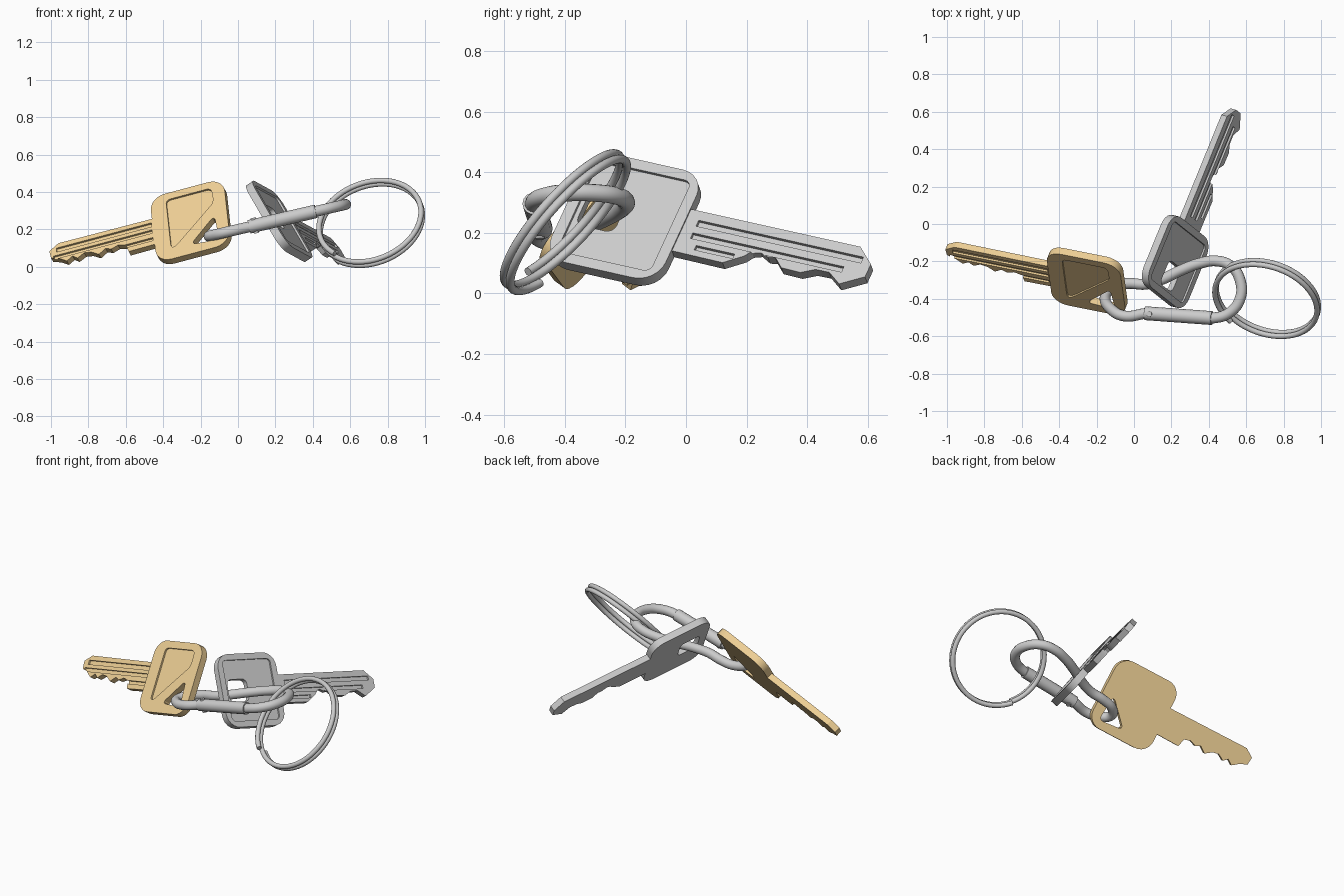
import bpy, bmesh, math
from mathutils import Vector, Matrix

if "Cube" in bpy.data.objects:
    bpy.data.objects.remove(bpy.data.objects["Cube"])


def prism(name, loops, z0, z1):
    """One mesh of extruded outlines."""
    bm = bmesh.new()
    for pts in loops:
        base = [bm.verts.new((x, y, min(z0, z1))) for x, y in pts]
        face = bm.faces.new(base)
        geo = bmesh.ops.extrude_face_region(bm, geom=[face])['geom']
        bmesh.ops.translate(bm, vec=(0, 0, abs(z1 - z0)),
                            verts=[g for g in geo if isinstance(g, bmesh.types.BMVert)])
    bmesh.ops.recalc_face_normals(bm, faces=bm.faces)
    me = bpy.data.meshes.new(name)
    bm.to_mesh(me)
    bm.free()
    ob = bpy.data.objects.new(name, me)
    bpy.context.collection.objects.link(ob)
    return ob


def rounded(pts, r, n=6):
    """Round polygon corners with quadratic arcs."""
    out = []
    for i, p in enumerate(pts):
        p = Vector(p)
        a, b = Vector(pts[i - 1]) - p, Vector(pts[(i + 1) % len(pts)]) - p
        s = p + a.normalized() * min(r, a.length * .45)
        e = p + b.normalized() * min(r, b.length * .45)
        for k in range(n + 1):
            t = k / n
            # blend weighted like a circular arc
            w = 2 * t * (1 - t) * .7071
            d = (1 - t) ** 2 + w + t * t
            out.append(tuple((s * (1 - t) ** 2 + p * w + e * t * t) / d))
    return out


def rect(x0, x1, y0, y1):
    return [(x0, y0), (x1, y0), (x1, y1), (x0, y1)]


def activate(ob):
    bpy.ops.object.select_all(action='DESELECT')
    ob.select_set(True)
    bpy.context.view_layer.objects.active = ob


def cut(ob, cutter):
    m = ob.modifiers.new('cut', 'BOOLEAN')
    m.operation, m.object, m.solver = 'DIFFERENCE', cutter, 'EXACT'
    activate(ob)
    bpy.ops.object.modifier_apply(modifier=m.name)
    bpy.data.objects.remove(cutter, do_unlink=True)


HL, HW, T = .208, .222, .022       # half head length, half width, half thickness


def key(name, centre, u, v, side, hole, recess, blade, grooves, mat=None):
    u = Vector(u).normalized()
    v = Vector(v)
    v = (v - u * v.dot(u)).normalized()
    n = u.cross(v)
    world = Matrix.Translation(centre) @ Matrix((u, v, n)).transposed().to_4x4()
    # head with lanyard hole and sunken panel
    head = prism(name + '_head', [rounded(rect(-HL, HL, -HW, HW), .085)], -T, T)
    cut(head, prism('panel_cutter', [rounded(recess, .025, 4)], side * (T - .011), side * .05))
    cut(head, prism('hole_cutter', [rounded(hole, .03, 4)], -.1, .1))
    # toothed blade with milled grooves
    bl = prism(name + '_blade', [blade], -side * T, side * .016)
    cut(bl, prism('groove_cutter', [rect(*g) for g in grooves], side * .004, side * .05))
    for ob in (head, bl):
        ob.matrix_world = world
        activate(ob)
        bpy.ops.object.shade_smooth_by_angle(angle=math.radians(30))
        if mat:
            ob.data.materials.append(mat)


brass = bpy.data.materials.new('brass')
brass.diffuse_color = (.85, .62, .30, 1)
brass.use_nodes = True
brass.node_tree.nodes["Principled BSDF"].inputs["Base Color"].default_value = brass.diffuse_color

# brass key
key('brass_key', (-.25, -.305, .235), (-.949, .19, -.253), (-.085, .615, .785), -1,
    [(.01, -.16), (-.135, -.01), (-.15, -.175)],
    [(.12, .178), (-.135, .178), (-.14, .08), (.095, -.145), (.12, -.145)],
    [(HL, .083), (.735, .087), (.79, .05), (.785, .003), (.74, -.015), (.70, -.045),
     (.665, -.022), (.64, -.045), (.60, -.022), (.56, -.03), (.52, -.058), (.48, -.03),
     (.45, -.045), (.41, -.03), (.369, -.042), (.356, -.092), (HL, -.09)],
    [(.215, .75, .032, .058), (.215, .77, -.012, .01), (.215, .37, -.062, -.042)], brass)

# grey key
key('grey_key', (.22, -.2, .243), (.370, .907, -.203), (-.467, .37, .804), 1,
    rect(-.155, -.015, -.065, .07),
    rect(-.17, .17, -.185, .185),
    [(HL, .085), (.824, .086), (.885, .03), (.885, -.022), (.81, -.07), (.76, -.035),
     (.71, -.036), (.665, -.06), (.595, -.058), (.56, -.025), (.535, -.03), (.50, -.012),
     (.472, -.022), (.455, -.045), (.393, -.088), (HL, -.086)],
    [(.25, .85, .026, .05), (.25, .80, -.024, -.002), (.28, .42, -.064, -.046)])


def tube(name, pts, r, cyclic=False, bezier=True):
    cu = bpy.data.curves.new(name, 'CURVE')
    cu.dimensions, cu.bevel_depth, cu.bevel_resolution = '3D', r, 5
    cu.resolution_u, cu.use_fill_caps = 8, True
    sp = cu.splines.new('BEZIER' if bezier else 'POLY')
    ps = sp.bezier_points if bezier else sp.points
    ps.add(len(pts) - 1)
    for p, c in zip(ps, pts):
        if bezier:
            p.co = c
            p.handle_left_type = p.handle_right_type = 'AUTO'
        else:
            p.co = (*c, 1)
    sp.use_cyclic_u = cyclic
    ob = bpy.data.objects.new(name, cu)
    bpy.context.collection.objects.link(ob)
    activate(ob)
    bpy.ops.object.convert(target='MESH')
    ob = bpy.context.object
    bpy.ops.object.shade_smooth_by_angle(angle=math.radians(40))
    return ob


# carabiner lies in a plane that rises towards +x
def on_plane(x, y):
    return Vector((x, y, .2 + .232 * x))


path = [(-.155, -.396), (-.118, -.46), (-.05, -.492), (.07, -.478), (.24, -.489), (.417, -.503),
        (.508, -.476), (.567, -.40), (.567, -.30), (.519, -.225), (.444, -.198), (.353, -.21),
        (.246, -.25), (.14, -.30), (.06, -.322), (-.03, -.318), (-.112, -.335)]
tube('carabiner_body', [on_plane(*p) for p in path], .029, cyclic=True)
tube('carabiner_gate', [on_plane(.06, -.477), on_plane(.417, -.503)], .037, bezier=False)

# hinge pin through the gate
up = Vector((-.232, 0, 1)).normalized()
pin = on_plane(.09, -.482)
tube('gate_hinge_pin', [pin - up * .042, pin + up * .042], .015, bezier=False)

# split ring: two flat turns of wire
n = Vector((-.26, -.71, .65)).normalized()
a = n.orthogonal().normalized()
b = n.cross(a)
c = Vector((.71, -.40, .238))
turns, steps = 2, 72
coil = []
for i in range(turns * steps + 1):
    t = i / steps
    ang = 2 * math.pi * t
    coil.append(c + .281 * (a * math.cos(ang) + b * math.sin(ang)) + n * .028 * (t - 1))
tube('split_ring', coil, .0145, bezier=False)
